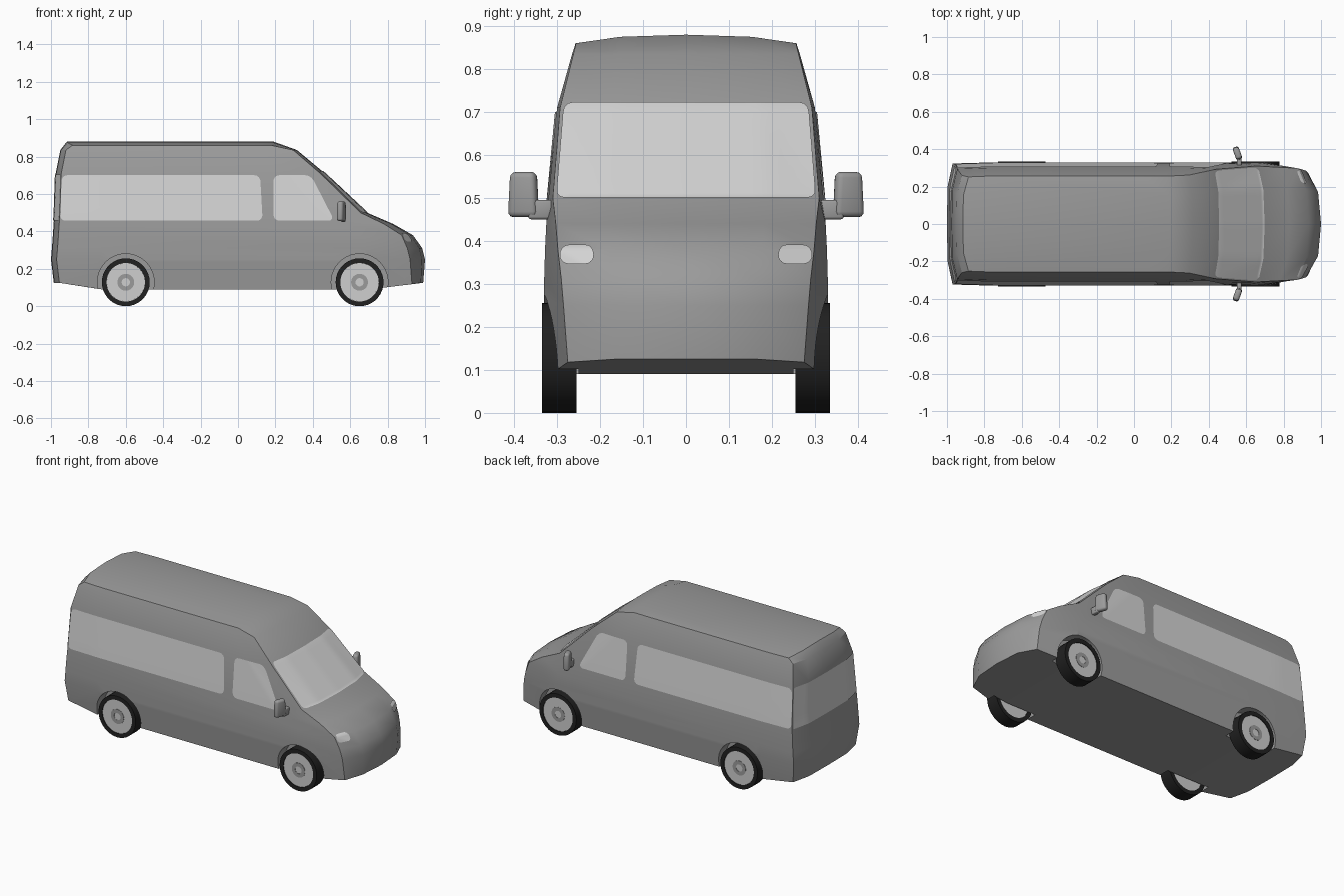
import bpy, bmesh, math
from mathutils import Vector, Matrix
from mathutils.bvhtree import BVHTree

if "Cube" in bpy.data.objects:
    bpy.data.objects.remove(bpy.data.objects["Cube"])


def material(name, v):
    m = bpy.data.materials.new(name)
    m.diffuse_color = (v, v, v, 1)
    m.use_nodes = True
    m.node_tree.nodes["Principled BSDF"].inputs["Base Color"].default_value = m.diffuse_color
    return m


PAINT = material("body_grey", 0.33)
GLASS = material("glass_light_grey", 0.66)
RUBBER = material("tyre_black", 0.015)
RIM = material("rim_light_grey", 0.62)


def to_object(name, bm, mat, angle=30):
    bmesh.ops.recalc_face_normals(bm, faces=bm.faces)
    me = bpy.data.meshes.new(name)
    bm.to_mesh(me)
    bm.free()
    me.materials.append(mat)
    ob = bpy.data.objects.new(name, me)
    bpy.context.collection.objects.link(ob)
    smooth(ob, angle)
    return ob


def smooth(ob, angle=30):
    bpy.ops.object.select_all(action='DESELECT')
    ob.select_set(True)
    bpy.context.view_layer.objects.active = ob
    bpy.ops.object.shade_smooth_by_angle(angle=math.radians(angle))


# Body: stacked horizontal outlines
# z, rear x, front x, half width, front half width, front corner setback
LEVELS = [
    (.09, -.985, .99, .315, .275, .06),
    (.25, -1.0, 1.0, .33, .285, .08),
    (.31, -.995, .985, .33, .29, .08),
    (.38, -.99, .935, .328, .298, .06),
    (.44, -.986, .83, .325, .303, .05),
    (.50, -.982, .69, .32, .31, .035),
    (.71, -.975, .465, .30, .293, .025),
    (.835, -.95, .315, .265, .262, .02),
    (.86, -.915, .19, .257, .256, .01),
]


def outline(i):
    z, xb, xf, w, wf, d = LEVELS[i]
    xc, xe = xb + .03, xf - d
    pts = [(xb, 0), (xb + .003, .6 * w), (xc, .98 * w),
           (xc + .12 * (xe - xc), w), (xc + .88 * (xe - xc), w),
           (xe, wf), (xf - .2 * d, .6 * wf), (xf, 0)]
    dz = [0] * 8
    if i == 0:      # underside rises at both ends
        dz = [.035, .035, .035, 0, 0, .028, .035, .035]
    if i == len(LEVELS) - 1:    # roof crown
        dz = [.02, .015, 0, 0, 0, 0, .015, .02]
    half = [(x, y, z + h) for (x, y), h in zip(pts, dz)]
    return half + [(x, -y, h) for x, y, h in half[6:0:-1]]


body_bm = bmesh.new()
rings = [[body_bm.verts.new(p) for p in outline(i)] for i in range(len(LEVELS))]
for a, b in zip(rings, rings[1:]):
    for k in range(14):
        j = (k + 1) % 14
        body_bm.faces.new((a[k], a[j], b[j], b[k]))
t, u = rings[-1], rings[0]
for f in ((0, 1, 6, 7), (1, 2, 3, 4, 5, 6), (0, 7, 8, 13), (13, 8, 9, 10, 11, 12)):
    body_bm.faces.new([t[k] for k in f])
for f in ((0, 1, 2, 3, 11, 12, 13), (3, 4, 10, 11), (4, 5, 6, 7, 8, 9, 10)):
    body_bm.faces.new([u[k] for k in f])
bmesh.ops.recalc_face_normals(body_bm, faces=body_bm.faces)
SURFACE = BVHTree.FromBMesh(body_bm)
body = to_object("van_body", body_bm, PAINT)


def cylinder(bm, r, x, z, y0, y1, seg=32):
    m = Matrix.Translation((x, (y0 + y1) / 2, z)) @ Matrix.Rotation(math.pi / 2, 4, 'X')
    bmesh.ops.create_cone(bm, cap_ends=True, segments=seg, radius1=r, radius2=r,
                          depth=abs(y1 - y0), matrix=m)


# Wheel wells
WHEELS = [(x, s) for x in (-.6, .65) for s in (1, -1)]
WZ = .128
for x, s in WHEELS:
    bm = bmesh.new()
    cylinder(bm, .152, x, WZ, s * .25, s * .45, 40)
    cutter = to_object("well_cutter", bm, PAINT)
    cutter.hide_render = True
    mod = body.modifiers.new("well", 'BOOLEAN')
    mod.operation, mod.solver, mod.object = 'DIFFERENCE', 'EXACT', cutter
    bpy.context.view_layer.objects.active = body
    bpy.ops.object.modifier_apply(modifier=mod.name)
    bpy.data.objects.remove(cutter)
smooth(body)


# Wheels: tyre ring, rim drum, hub plate
def lathe(profile, x, s, seg=36):
    bm = bmesh.new()
    loops = []
    for k in range(seg):
        a = 2 * math.pi * k / seg
        loops.append([bm.verts.new((x + r * math.cos(a), s * y, WZ + r * math.sin(a)))
                      for r, y in profile])
    n = len(profile)
    for k in range(seg):
        a, b = loops[k], loops[(k + 1) % seg]
        for i in range(n):
            j = (i + 1) % n
            bm.faces.new((a[i], a[j], b[j], b[i]))
    return bm


for x, s in WHEELS:
    tag = ("front" if x > 0 else "rear") + ("_left" if s > 0 else "_right")
    to_object(tag + "_tyre", lathe([(.103, .255), (.128, .255), (.128, .335), (.103, .335)], x, s), RUBBER)
    bm = bmesh.new()
    cylinder(bm, .103, x, WZ, s * .258, s * .331)
    to_object(tag + "_rim", bm, RIM)
    to_object(tag + "_hub_ring", lathe([(.022, .330), (.045, .330), (.045, .333), (.022, .333)], x, s), PAINT)


# Painted panels: rounded quads projected on the body
def panel(name, corners, axis, r, nu=24, nv=14):
    """corners: bottom start/end, top end/start in (horizontal, z)"""
    bl, br, tr, tl = [Vector(c) for c in corners]
    height = tl.y - bl.y
    bm = bmesh.new()
    grid = []
    for i in range(nv + 1):
        v = .5 - .5 * math.cos(math.pi * i / nv)
        p, q = bl.lerp(tl, v), br.lerp(tr, v)
        d = min(v, 1 - v) * height
        cut = r - math.sqrt(max(0, r * r - (r - d) ** 2)) if d < r else 0
        side = (q - p).normalized() * cut
        p, q = p + side, q - side
        row = []
        for j in range(nu + 1):
            c = p.lerp(q, j / nu)
            start = Vector((axis[0] * 2, c.x, c.y)) if axis[0] else Vector((c.x, axis[1] * 2, c.y))
            hit, normal, _, _ = SURFACE.ray_cast(start, -Vector((axis[0], axis[1], 0)))
            row.append(bm.verts.new(hit + normal * .004))
        grid.append(row)
    for a, b in zip(grid, grid[1:]):
        for j in range(nu):
            bm.faces.new((a[j], a[j + 1], b[j + 1], b[j]))
    ob = to_object(name, bm, GLASS)
    # keep the open sheet facing outwards
    if ob.data.polygons[len(ob.data.polygons) // 2].normal.dot(Vector((*axis, 0))) < 0:
        ob.data.flip_normals()


for s, tag in ((1, "left"), (-1, "right")):
    panel(tag + "_rear_window", [(-.952, .457), (.132, .457), (.118, .70), (-.943, .70)], (0, s), .03)
    panel(tag + "_door_window", [(.19, .457), (.515, .457), (.39, .70), (.19, .70)], (0, s), .03)
    panel(tag + "_headlight", [(s * .213, .345), (s * .292, .345), (s * .292, .388), (s * .213, .388)],
          (1, 0), .02, 8, 10)
panel("windscreen", [(-.302, .497), (.302, .497), (.284, .72), (-.284, .72)], (1, 0), .02)
panel("back_window", [(-.312, .457), (.312, .457), (.29, .705), (-.29, .705)], (-1, 0), .005)


# Door mirrors: tapered rounded shell and arm
for s, tag in ((1, "left"), (-1, "right")):
    bm = bmesh.new()
    bmesh.ops.create_cube(bm, size=1)
    for v in bm.verts:
        k = .85 if v.co.z > 0 else 1
        v.co = Vector((v.co.x * .034, v.co.y * .073 * k, v.co.z * .105))
    bmesh.ops.bevel(bm, geom=bm.edges[:], offset=.013, segments=3, profile=.5, affect='EDGES')
    bm.transform(Matrix.Translation((.553, s * .378, .508)) @ Matrix.Rotation(s * math.radians(20), 4, 'Z'))
    to_object(tag + "_mirror", bm, PAINT, 50)
    bm = bmesh.new()
    bmesh.ops.create_cube(bm, size=1)
    bm.transform(Matrix.Translation((.562, s * .337, .473)) @ Matrix.Diagonal((.025, .06, .045, 1)))
    bmesh.ops.bevel(bm, geom=bm.edges[:], offset=.006, segments=2, profile=.5, affect='EDGES')
    to_object(tag + "_mirror_arm", bm, PAINT, 50)
